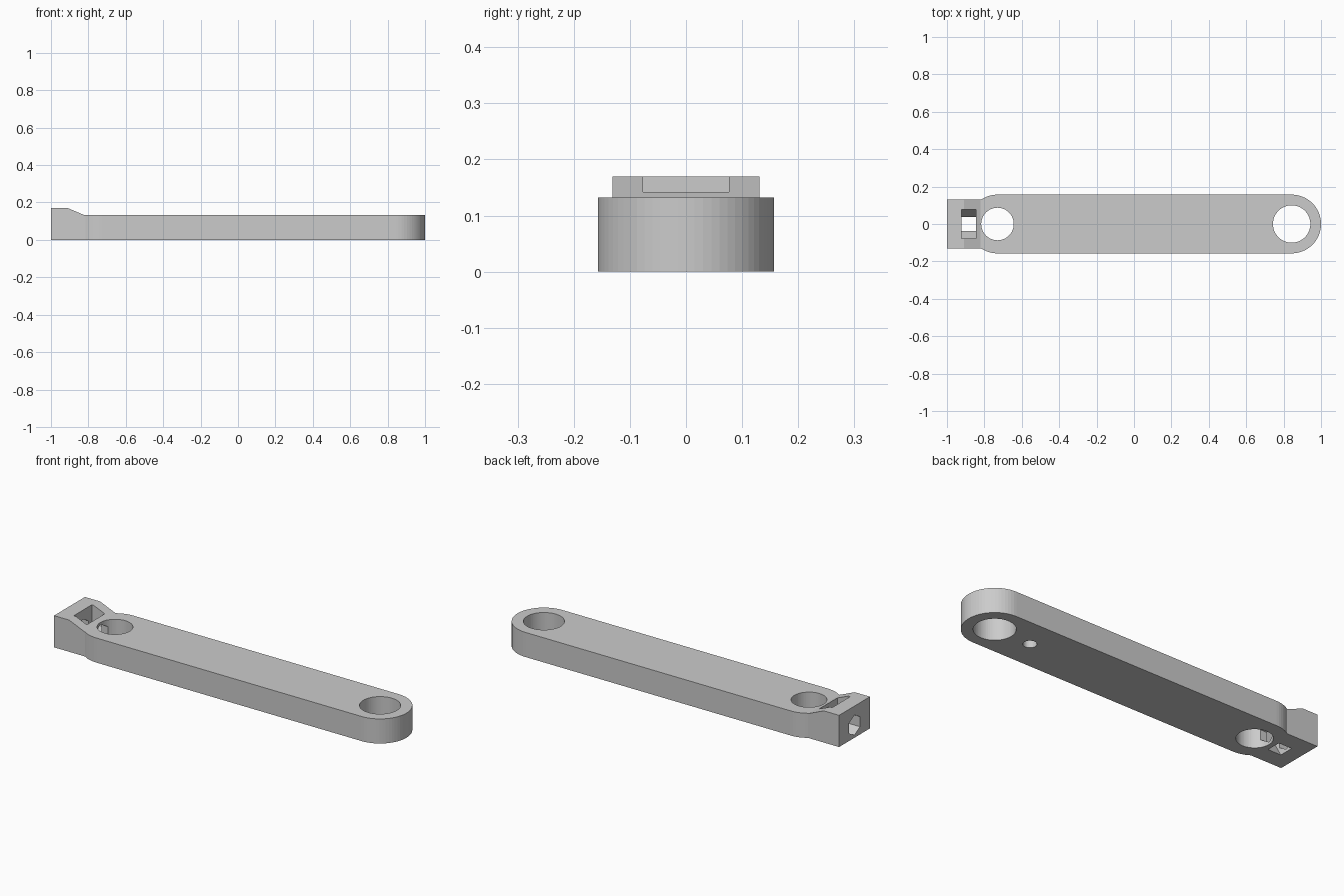
import bpy, bmesh, math
from mathutils import Matrix

if "Cube" in bpy.data.objects:
    bpy.data.objects.remove(bpy.data.objects["Cube"])

HEIGHT = 0.132          # arm thickness
R_ARM = 0.157           # rounded end radius
X_LEFT, X_RIGHT = -0.73, 0.843
Z_MID = HEIGHT / 2
SEG = 64


def prism(name, profile, depth, matrix):
    """Extrude a 2D profile along local z, then place it with a matrix."""
    bm = bmesh.new()
    face = bm.faces.new([bm.verts.new((a, b, 0)) for a, b in profile])
    ext = bmesh.ops.extrude_face_region(bm, geom=[face])
    verts = [v for v in ext["geom"] if isinstance(v, bmesh.types.BMVert)]
    bmesh.ops.translate(bm, verts=verts, vec=(0, 0, depth))
    bm.transform(matrix)
    bmesh.ops.recalc_face_normals(bm, faces=bm.faces)
    mesh = bpy.data.meshes.new(name)
    bm.to_mesh(mesh)
    bm.free()
    obj = bpy.data.objects.new(name, mesh)
    bpy.context.collection.objects.link(obj)
    return obj


def arc(cx, cy, r, n, start=0.0, sweep=math.tau, closed=True):
    steps = n if closed else n - 1
    return [(cx + r * math.cos(start + sweep * i / steps),
             cy + r * math.sin(start + sweep * i / steps)) for i in range(n)]


def combine(target, tool, operation):
    tool.hide_render = True
    mod = target.modifiers.new(tool.name, 'BOOLEAN')
    mod.operation, mod.object, mod.solver = operation, tool, 'EXACT'
    bpy.context.view_layer.objects.active = target
    bpy.ops.object.modifier_apply(modifier=mod.name)
    bpy.data.objects.remove(tool, do_unlink=True)


def up(z):
    return Matrix.Translation((0, 0, z))


# Local axes (a, b, depth) -> (y, z, x) and (x, z, -y)
def along_x(x):
    return Matrix(((0, 0, 1, x), (1, 0, 0, 0), (0, 1, 0, 0), (0, 0, 0, 1)))


def along_y(y):
    return Matrix(((1, 0, 0, 0), (0, 0, -1, y), (0, 1, 0, 0), (0, 0, 0, 1)))


# Flat arm with two rounded ends
half = SEG // 2 + 1
outline = (arc(X_RIGHT, 0, R_ARM, half, -math.pi / 2, math.pi, False)
           + arc(X_LEFT, 0, R_ARM, half, math.pi / 2, math.pi, False))
arm = prism("lever_arm", outline, HEIGHT, up(0))

# Raised clamp block with a sloped shoulder
side = [(-1, 0), (-0.72, 0), (-0.72, HEIGHT), (-0.82, HEIGHT), (-0.91, 0.17), (-1, 0.17)]
combine(arm, prism("clamp_block", side, 0.262, along_y(0.131)), 'UNION')

# Through holes at both ends and a blind hole underneath
for name, x, r, z0, depth, n in (("left_bore", X_LEFT, 0.087, -0.1, 0.4, SEG),
                                 ("right_bore", X_RIGHT, 0.1, -0.1, 0.4, SEG),
                                 ("blind_hole", 0.63, 0.033, -0.1, 0.17, 32)):
    combine(arm, prism(name, arc(x, 0, r, n), depth, up(z0)), 'DIFFERENCE')

# Hexagonal nut slot, open at the top and narrowing to the bottom
slot = [(0.0765, 0.3), (-0.0765, 0.3), (-0.0765, Z_MID),
        (-0.037, -0.003), (0.037, -0.003), (0.0765, Z_MID)]
combine(arm, prism("nut_slot", slot, 0.077, along_x(-0.921)), 'DIFFERENCE')

# Hexagonal screw channel from the end face into the left bore
hexagon = arc(0, Z_MID + 0.002, 0.054, 6, math.pi / 2)
combine(arm, prism("screw_channel", hexagon, 0.37, along_x(-1.1)), 'DIFFERENCE')
